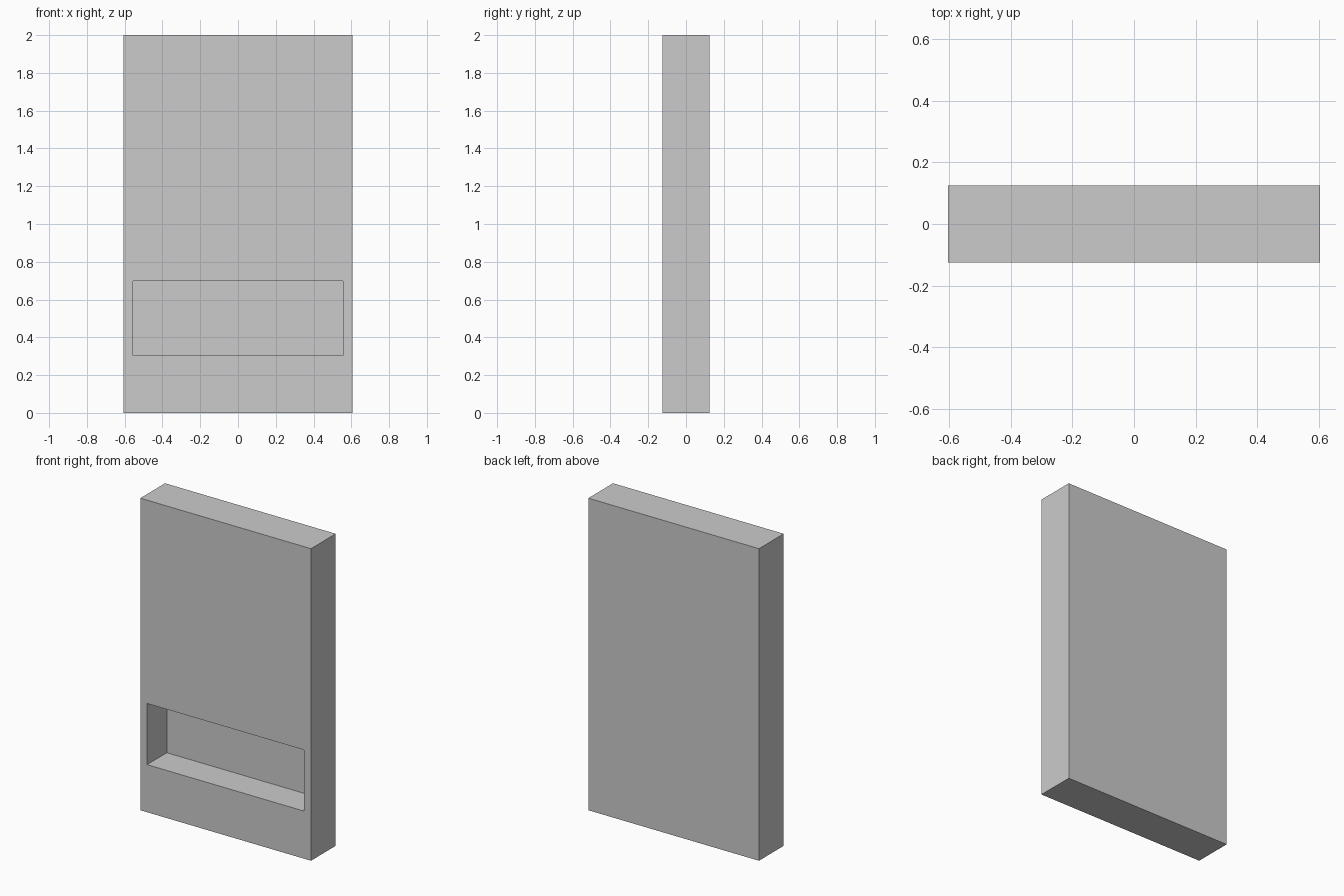
import bpy, bmesh
from mathutils import Matrix

if "Cube" in bpy.data.objects:
    bpy.data.objects.remove(bpy.data.objects["Cube"])

W, D, H = 1.21, 0.25, 2.0            # overall size
SLOT_X, SLOT_Z = 0.557, (0.305, 0.697)  # recess half width, bottom and top
SLOT_DEPTH = 0.2

# Upright slab
bm = bmesh.new()
bmesh.ops.create_cube(bm, size=1, matrix=Matrix.Translation((0, 0, H / 2)) @ Matrix.Diagonal((W, D, H, 1)))
bm.normal_update()

# Rectangular recess low in the front face
front = min(bm.faces, key=lambda f: f.normal.y)
bmesh.ops.inset_individual(bm, faces=[front], thickness=0.04)
for v in front.verts:
    v.co.x = SLOT_X if v.co.x > 0 else -SLOT_X
    v.co.z = SLOT_Z[1] if v.co.z > H / 2 else SLOT_Z[0]
pocket = bmesh.ops.extrude_discrete_faces(bm, faces=[front])["faces"][0]
bmesh.ops.translate(bm, verts=pocket.verts, vec=(0, SLOT_DEPTH, 0))
bmesh.ops.recalc_face_normals(bm, faces=bm.faces)

mesh = bpy.data.meshes.new("recessed_panel")
bm.to_mesh(mesh)
bm.free()
panel = bpy.data.objects.new("recessed_panel", mesh)
bpy.context.collection.objects.link(panel)
